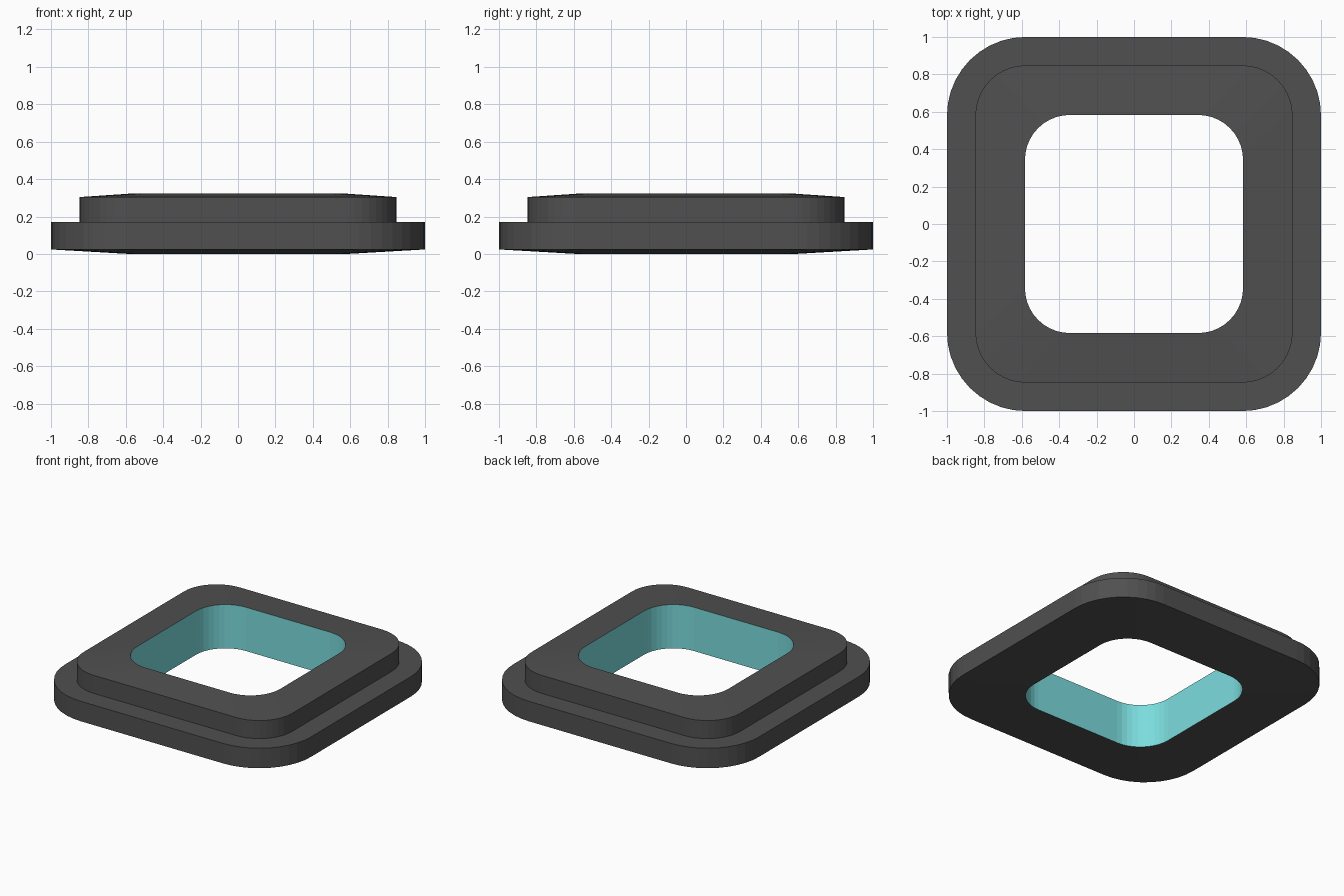
import bpy, bmesh, math

if "Cube" in bpy.data.objects:
    bpy.data.objects.remove(bpy.data.objects["Cube"])

SEGMENTS = 10  # facets per rounded corner


def rounded_square(half, radius, z):
    """Points of a rounded square, counter-clockwise."""
    c = half - radius
    points = []
    for k, (sx, sy) in enumerate([(1, 1), (-1, 1), (-1, -1), (1, -1)]):
        for i in range(SEGMENTS + 1):
            a = math.pi / 2 * (k + i / SEGMENTS)
            points.append((sx * c + radius * math.cos(a),
                           sy * c + radius * math.sin(a), z))
    return points


def material(name, color):
    mat = bpy.data.materials.new(name)
    mat.diffuse_color = color
    mat.use_nodes = True
    mat.node_tree.nodes["Principled BSDF"].inputs["Base Color"].default_value = mat.diffuse_color
    return mat


# Cross-section loops: half width, corner radius, height
profile = [
    (0.583, 0.24, 0.0),    # opening, underside
    (1.0, 0.42, 0.024),    # flange bottom edge
    (1.0, 0.42, 0.171),    # flange top edge
    (0.848, 0.268, 0.171), # foot of raised step
    (0.848, 0.268, 0.304), # raised step edge
    (0.583, 0.24, 0.322),  # opening, top
]

# Stepped frame: bridge each loop to the next and back to the first
bm = bmesh.new()
loops = [[bm.verts.new(p) for p in rounded_square(*row)] for row in profile]
n = len(loops[0])
for j, loop in enumerate(loops):
    nxt = loops[(j + 1) % len(loops)]
    for i in range(n):
        k = (i + 1) % n
        face = bm.faces.new((loop[i], loop[k], nxt[k], nxt[i]))
        face.material_index = 1 if j == len(loops) - 1 else 0
bmesh.ops.recalc_face_normals(bm, faces=bm.faces)

mesh = bpy.data.meshes.new("stepped_frame")
bm.to_mesh(mesh)
bm.free()
mesh.materials.append(material("dark_grey", (0.08, 0.08, 0.08, 1)))
mesh.materials.append(material("teal_inner_wall", (0.2, 0.72, 0.73, 1)))
frame = bpy.data.objects.new("stepped_frame", mesh)
bpy.context.collection.objects.link(frame)
